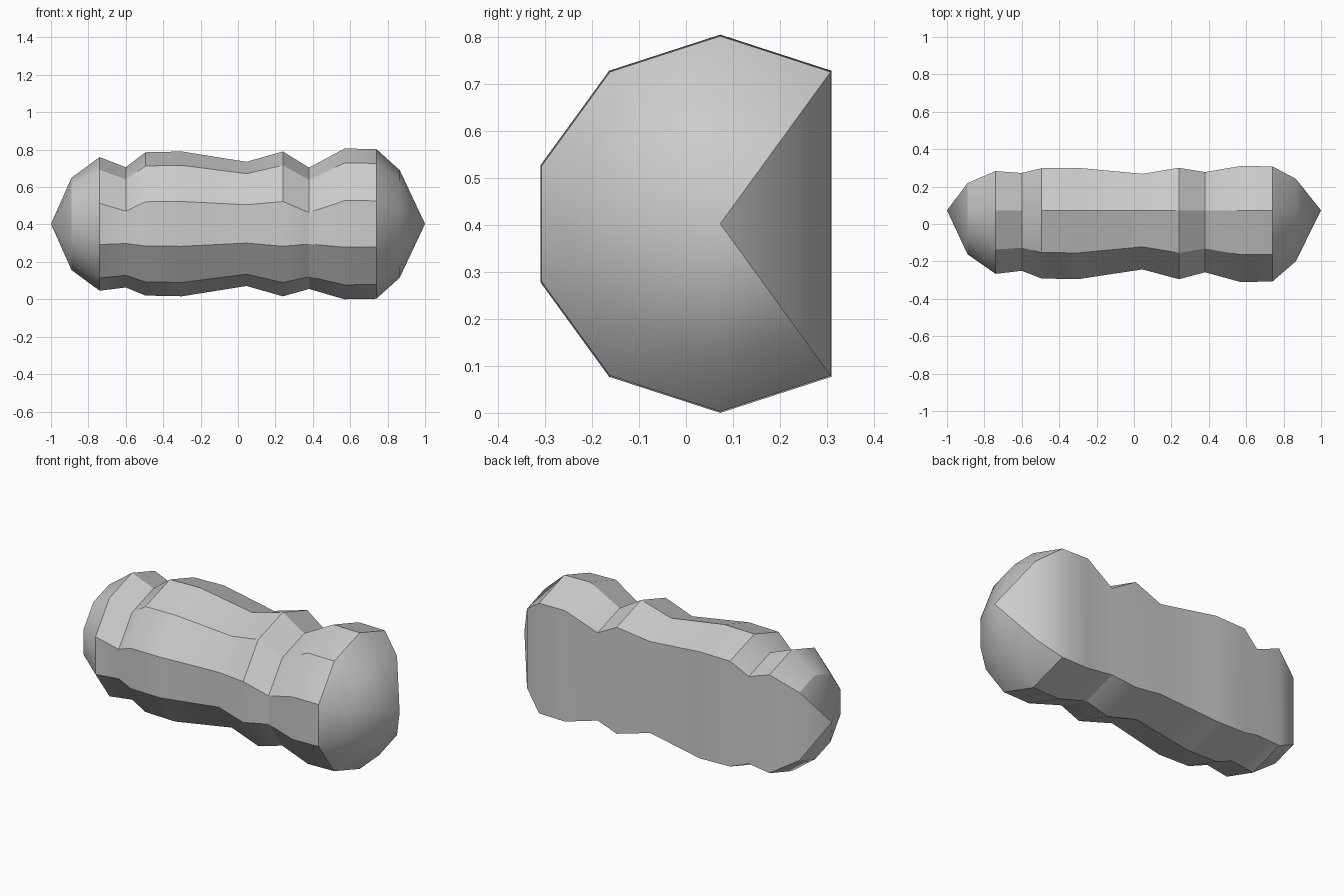
import bpy
import bmesh
from math import sin, cos, radians

if "Cube" in bpy.data.objects:
    bpy.data.objects.remove(bpy.data.objects["Cube"])

CY, CZ = 0.073, 0.403          # long axis of the body, parallel to x

# Stations along x: position, radius, downward shift of the upper half (grooves)
STATIONS = [
    (-0.89, 0.247, 0), (-0.74, 0.357, 0), (-0.60, 0.34, 0.037),
    (-0.495, 0.383, 0), (-0.30, 0.387, 0), (0.045, 0.332, 0),
    (0.24, 0.387, 0), (0.38, 0.348, 0.047), (0.57, 0.403, 0),
    (0.74, 0.40, 0), (0.865, 0.287, 0),
]
# Ten-sided section with the two rear corners left out, giving a flat back
ANGLES = [radians(54 + 36 * i) for i in range(8)]

bm = bmesh.new()


def section(x, r, drop):
    ring = []
    for a in ANGLES:
        z = CZ + r * sin(a) - (drop if sin(a) > 0 else 0)
        ring.append(bm.verts.new((x, CY + r * cos(a), z)))
    return ring


rings = [section(*s) for s in STATIONS]
n = len(ANGLES)

# Body skin between neighbouring sections
for a, b in zip(rings, rings[1:]):
    for i in range(n):
        j = (i + 1) % n
        bm.faces.new((a[i], a[j], b[j], b[i]))

# Pointed end caps
for ring, x in ((rings[0], -1.0), (rings[-1], 1.0)):
    tip = bm.verts.new((x, CY, CZ))
    for i in range(n):
        bm.faces.new((ring[i], ring[(i + 1) % n], tip))

bmesh.ops.recalc_face_normals(bm, faces=bm.faces)
mesh = bpy.data.meshes.new("grooved_body")
bm.to_mesh(mesh)
bm.free()

body = bpy.data.objects.new("grooved_body", mesh)
bpy.context.collection.objects.link(body)
bpy.context.view_layer.objects.active = body
body.select_set(True)
# Rounded caps stay smooth, body facets stay crisp
bpy.ops.object.shade_smooth_by_angle(angle=radians(30))
